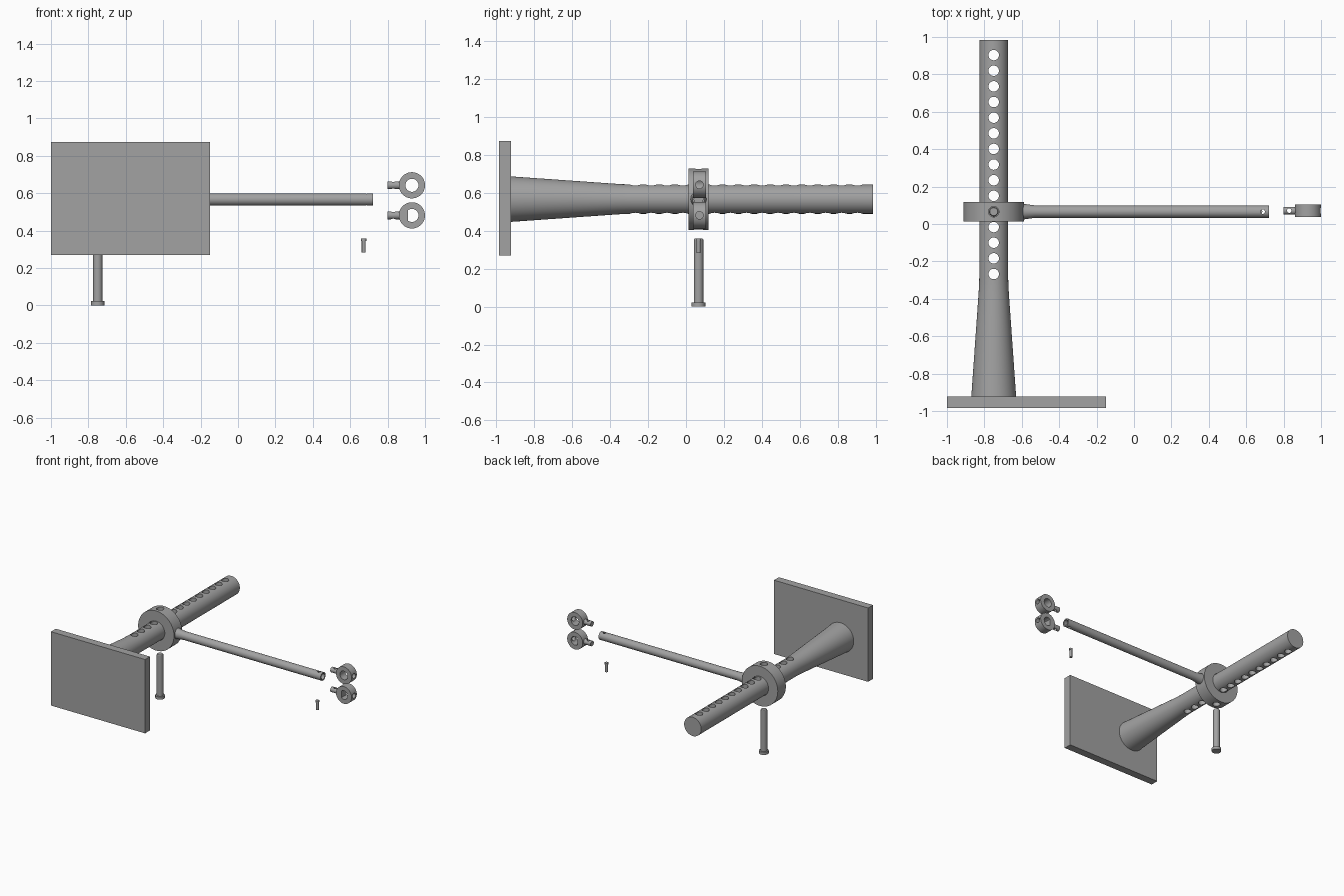
import bpy, math
from mathutils import Vector

if "Cube" in bpy.data.objects:
    bpy.data.objects.remove(bpy.data.objects["Cube"])

gray = bpy.data.materials.new("metal gray")
gray.diffuse_color = (0.36, 0.36, 0.36, 1)
gray.use_nodes = True
gray.node_tree.nodes["Principled BSDF"].inputs["Base Color"].default_value = gray.diffuse_color

AXES = {"x": Vector((1, 0, 0)), "y": Vector((0, 1, 0)), "z": Vector((0, 0, 1))}
CX, CZ, PY = -0.75, 0.566, 0.066      # shaft axis and pin row


def turned(name, axis, origin, profile, seg=48):
    """Solid of revolution: profile holds (distance along axis, radius)."""
    d = AXES[axis]
    u = AXES["z"] if axis == "y" else AXES["y"] if axis == "x" else AXES["x"]
    v = d.cross(u)
    o = Vector(origin)
    verts, faces = [], []
    for t, r in profile:
        for i in range(seg):
            a = 2 * math.pi * i / seg
            verts.append(o + d * t + (u * math.cos(a) + v * math.sin(a)) * r)
    for k in range(len(profile) - 1):
        for i in range(seg):
            j = (i + 1) % seg
            faces.append((k * seg + i, k * seg + j, (k + 1) * seg + j, (k + 1) * seg + i))
    faces.append(tuple(reversed(range(seg))))
    last = (len(profile) - 1) * seg
    faces.append(tuple(range(last, last + seg)))
    me = bpy.data.meshes.new(name)
    me.from_pydata(verts, [], faces)
    me.materials.append(gray)
    ob = bpy.data.objects.new(name, me)
    bpy.context.collection.objects.link(ob)
    return ob


def rod(name, axis, origin, r, t0, t1, seg=32):
    return turned(name, axis, origin, [(t0, r), (t1, r)], seg)


def box(name, lo, hi):
    bpy.ops.mesh.primitive_cube_add(size=1)
    ob = bpy.context.object
    ob.name = name
    ob.location = [(a + b) / 2 for a, b in zip(lo, hi)]
    ob.scale = [b - a for a, b in zip(lo, hi)]
    bpy.ops.object.transform_apply(location=True, scale=True)
    ob.data.materials.append(gray)
    return ob


def select(ob):
    bpy.ops.object.select_all(action="DESELECT")
    ob.select_set(True)
    bpy.context.view_layer.objects.active = ob


def combine(ob, tool, op="DIFFERENCE"):
    tool.hide_render = True
    m = ob.modifiers.new("bool", "BOOLEAN")
    m.operation, m.solver, m.object = op, "EXACT", tool
    select(ob)
    bpy.ops.object.modifier_apply(modifier=m.name)
    bpy.data.objects.remove(tool)


def smooth(ob):
    select(ob)
    bpy.ops.object.shade_smooth_by_angle(angle=math.radians(30))


# Mounting plate
box("mounting_plate", (-1, -0.985, 0.27), (-0.15, -0.922, 0.873))

# Flared shaft with a row of through holes
shaft = turned("shaft", "y", (CX, 0, CZ),
               [(-0.925, 0.12), (-0.40, 0.083), (-0.34, 0.079), (-0.28, 0.077), (0.985, 0.077)])
for i in range(15):
    combine(shaft, rod("hole", "z", (CX, 0.903 - i * 0.0836, CZ), 0.028, -0.2, 0.2))
smooth(shaft)

# Sliding collar with flared arm
collar = rod("collar_arm", "y", (CX, PY, CZ), 0.162, -0.052, 0.052, 64)
arm = turned("arm", "x", (0, PY, CZ),
             [(-0.62, 0.045), (-0.585, 0.041), (-0.53, 0.033), (0.722, 0.033)], 32)
combine(collar, arm, "UNION")
combine(collar, rod("bore", "y", (CX, PY, CZ), 0.079, -0.1, 0.1, 48))
combine(collar, rod("pin_hole", "z", (CX, PY, CZ), 0.028, -0.3, 0.3))
combine(collar, rod("socket", "x", (0, PY, CZ), 0.023, 0.63, 0.8))
combine(collar, rod("cross_hole", "z", (0.688, PY, CZ), 0.012, -0.1, 0.1, 24))
smooth(collar)

# Locking pins: a large headed one and a small one
big = turned("large_pin", "z", (CX, PY, 0),
             [(0, 0.036), (0.022, 0.036), (0.022, 0.025), (0.352, 0.025), (0.358, 0.021)], 32)
small = turned("small_pin", "z", (0.672, PY, 0),
               [(0.283, 0.0105), (0.345, 0.0105), (0.345, 0.014), (0.358, 0.014)], 24)
smooth(big)
smooth(small)

# Eyelets with plug stems; the lower one has a flat in its bore
EX, EY = 0.93, 0.071
for name, z, flat in (("upper_eyelet", 0.642, False), ("lower_eyelet", 0.481, True)):
    eye = rod(name, "y", (EX, EY, z), 0.07, -0.034, 0.034, 48)
    combine(eye, rod("stem", "x", (0, EY, z), 0.021, 0.798, 0.89), "UNION")
    bore = rod("bore", "y", (EX, EY, z), 0.035, -0.1, 0.1)
    if flat:
        combine(bore, box("flat", (0.85, EY - 0.2, z - 0.1), (EX - 0.022, EY + 0.2, z + 0.1)))
    combine(eye, bore)
    combine(eye, rod("side_hole", "x", (0, EY, z), 0.02, EX, 1.1))
    combine(eye, rod("cross_hole", "z", (0.83, EY, z), 0.012, -0.05, 0.05, 24))
    smooth(eye)
